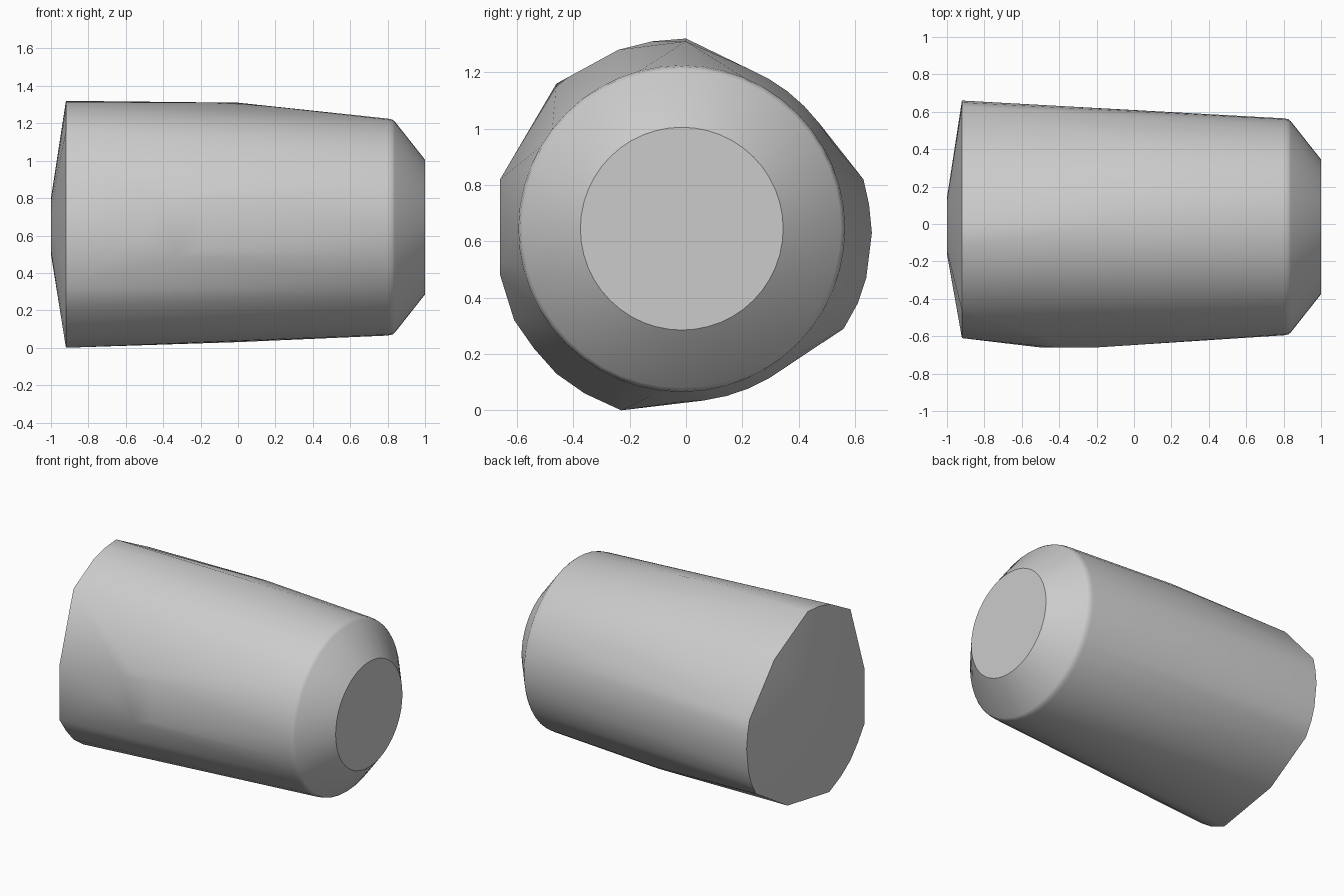
import bpy
import bmesh
from math import sin, cos, tau, radians

default_cube = bpy.data.objects.get("Cube")
if default_cube:
    bpy.data.objects.remove(default_cube, do_unlink=True)


def make_material(name, colour):
    material = bpy.data.materials.new(name)
    material.use_nodes = True
    material.diffuse_color = colour
    material.node_tree.nodes["Principled BSDF"].inputs["Base Color"].default_value = colour
    return material


def ring(x, radius, centre_y=-0.015, centre_z=0.645, sides=48):
    """Circle of points around the long axis."""
    return [(x, centre_y + radius * cos(tau * i / sides),
             centre_z + radius * sin(tau * i / sides)) for i in range(sides)]


# Irregular outline of the wide end, as (y, z)
wide_outline = [
    (0, 1.32), (-.12, 1.31), (-.24, 1.28), (-.46, 1.16), (-.61, .7), (-.61, .32),
    (-.54, .22), (-.46, .13), (-.36, .06), (-.23, 0), (.22, .08), (.56, .29),
    (.61, .38), (.64, .47), (.66, .63), (.65, .73), (.63, .82), (.36, 1.13),
]
wide_end = [(-.92, y, z) for y, z in wide_outline]

# Low bump on the front, as (x, z), and the raised point on the top
front_bump = [(x, -.66, z) for x, z in
              [(-.5, .6), (-.42, .78), (-.33, .48), (-.2, .52), (-.2, .8), (-.33, .82)]]
top_ridge = [(0, 0, 1.31)]

# Tapered body, rounded shoulder, flat narrow end and shallow cap on the wide end
body = ring(0, .615)
shoulder = ring(.8, .58) + ring(.825, .575) + ring(.838, .565)
narrow_end = ring(1, .36)
wide_cap = ring(-1, .15, centre_y=-.01, centre_z=.65, sides=12)

# Wrap every section in one tight convex skin
bm = bmesh.new()
for point in wide_end + front_bump + top_ridge + body + shoulder + narrow_end + wide_cap:
    bm.verts.new(point)
hull = bmesh.ops.convex_hull(bm, input=bm.verts)
unused = {v for v in hull["geom_interior"] + hull["geom_unused"]
          if isinstance(v, bmesh.types.BMVert)}
bmesh.ops.delete(bm, geom=list(unused), context="VERTS")
bmesh.ops.dissolve_limit(bm, angle_limit=radians(.3), verts=bm.verts, edges=bm.edges)
bmesh.ops.recalc_face_normals(bm, faces=bm.faces)

mesh = bpy.data.meshes.new("tapered_barrel")
bm.to_mesh(mesh)
bm.free()
barrel = bpy.data.objects.new("tapered_barrel", mesh)
bpy.context.collection.objects.link(barrel)
mesh.materials.append(make_material("light grey", (.6, .6, .6, 1)))

# Smooth sides with crisp rims
bpy.ops.object.select_all(action="DESELECT")
barrel.select_set(True)
bpy.context.view_layer.objects.active = barrel
bpy.ops.object.shade_smooth_by_angle(angle=radians(30))
